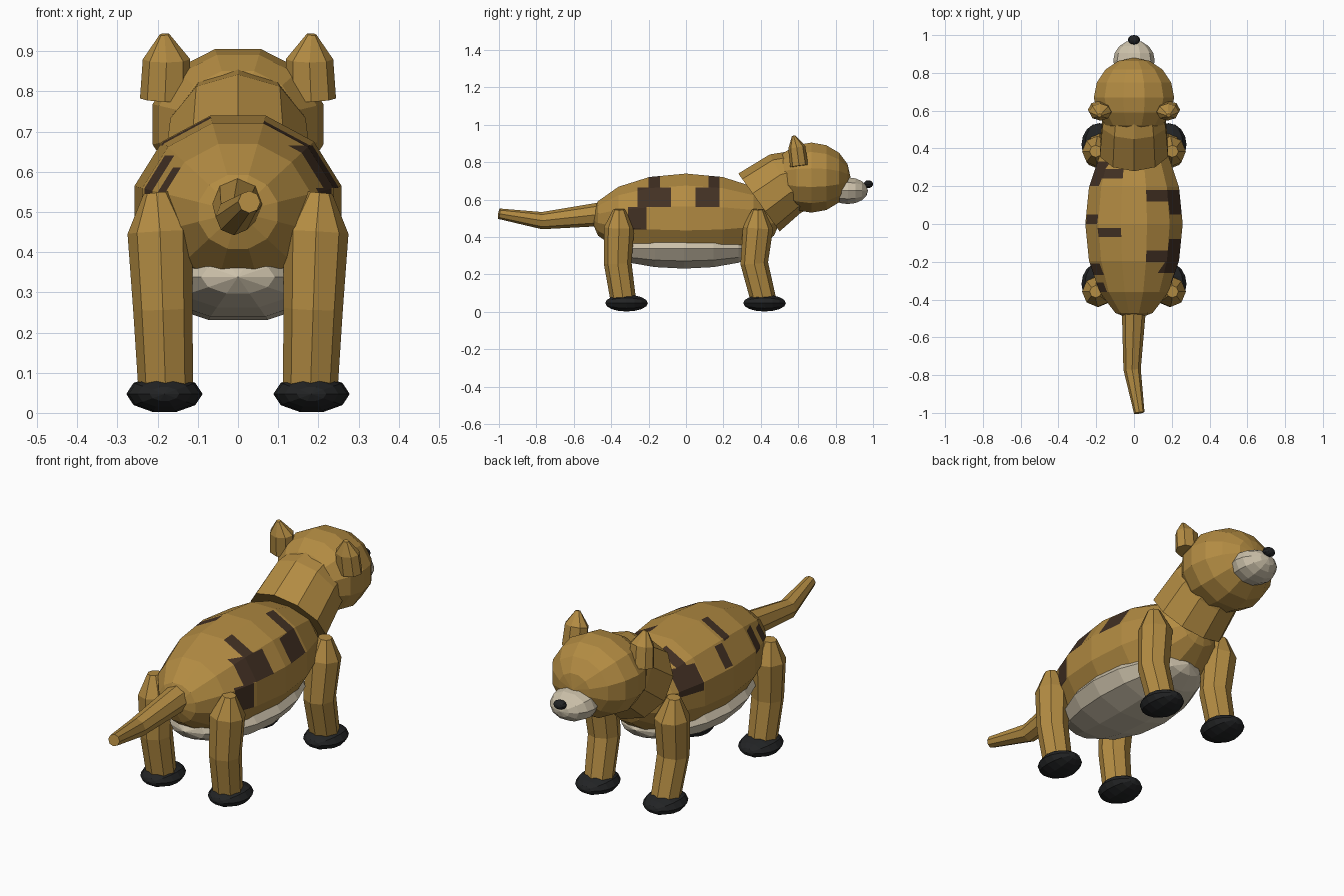
import bpy
import bmesh
import math
from mathutils import Matrix, Vector

cube = bpy.data.objects.get("Cube")
if cube:
    bpy.data.objects.remove(cube, do_unlink=True)


def material(name, rgb):
    mat = bpy.data.materials.new(name)
    mat.use_nodes = True
    colour = (*rgb, 1.0)
    mat.diffuse_color = colour
    bsdf = next(n for n in mat.node_tree.nodes if n.type == 'BSDF_PRINCIPLED')
    bsdf.inputs["Base Color"].default_value = colour
    bsdf.inputs["Roughness"].default_value = 0.9
    return mat


FUR = material("golden_brown_fur", (0.45, 0.26, 0.055))
CREAM = material("cream", (0.6, 0.53, 0.4))
STRIPE = material("dark_brown_stripe", (0.055, 0.03, 0.017))
BLACK = material("soft_black", (0.016, 0.017, 0.018))


def finish(name, bm, *mats):
    bmesh.ops.recalc_face_normals(bm, faces=bm.faces)
    mesh = bpy.data.meshes.new(name)
    bm.to_mesh(mesh)
    bm.free()
    for mat in mats:
        mesh.materials.append(mat)
    obj = bpy.data.objects.new(name, mesh)
    bpy.context.collection.objects.link(obj)
    return obj


def ellipsoid_mesh(centre, radii, segments, rings):
    """Faceted ellipsoid with its poles along y, turned by half a facet."""
    bm = bmesh.new()
    place = (Matrix.Translation(centre) @ Matrix.Diagonal((*radii, 1))
             @ Matrix.Rotation(math.pi / 2, 4, 'X')
             @ Matrix.Rotation(math.pi / segments, 4, 'Z'))
    bmesh.ops.create_uvsphere(bm, u_segments=segments, v_segments=rings,
                              radius=1, matrix=place)
    return bm


def ellipsoid(name, centre, radii, mat, segments=10, rings=8):
    return finish(name, ellipsoid_mesh(centre, radii, segments, rings), mat)


def tube(name, path, radii, mat, sides=8, squash=1.0):
    """Capped faceted tube through the path points, one radius at each."""
    pts = [Vector(p) for p in path]
    bm = bmesh.new()
    loops = []
    for i, (p, r) in enumerate(zip(pts, radii)):
        along = (pts[min(i + 1, len(pts) - 1)] - pts[max(i - 1, 0)]).normalized()
        v = along.cross(Vector((1, 0, 0))).normalized()
        u = v.cross(along)
        angles = [math.tau * k / sides for k in range(sides)]
        loops.append([bm.verts.new(p + r * (u * math.sin(a) + v * squash * math.cos(a)))
                      for a in angles])
    for a, b in zip(loops, loops[1:]):
        for k in range(sides):
            n = (k + 1) % sides
            bm.faces.new((a[k], a[n], b[n], b[k]))
    bm.faces.new(loops[0])
    bm.faces.new(loops[-1])
    return finish(name, bm, mat)


# Striped body: each patch is (side, y from, y to, z from, z to)
PATCHES = [
    (1, -0.20, -0.14, 0.665, 0.80), (1, -0.26, -0.08, 0.56, 0.665),
    (1, -0.31, -0.21, 0.44, 0.56),
    (1, 0.12, 0.18, 0.665, 0.80), (1, 0.05, 0.18, 0.56, 0.665),
    (-1, 0.24, 0.29, 0.64, 0.80), (-1, 0.20, 0.33, 0.52, 0.64),
    (-1, -0.07, -0.02, 0.665, 0.80), (-1, 0.0, 0.05, 0.57, 0.665),
    (-1, -0.27, -0.21, 0.54, 0.64), (-1, -0.36, -0.31, 0.55, 0.61),
]
body = ellipsoid_mesh((0, 0, 0.5), (0.267, 0.51, 0.248), 12, 8)
cuts = {(1, y) for p in PATCHES for y in p[1:3]} | {(2, z) for p in PATCHES for z in p[3:]}
for axis, value in sorted(cuts):
    normal = Vector((0, 0, 0))
    normal[axis] = 1
    bmesh.ops.bisect_plane(body, geom=body.verts[:] + body.edges[:] + body.faces[:],
                           plane_co=normal * value, plane_no=normal, dist=1e-5)
for face in body.faces:
    c = face.calc_center_median()
    face.material_index = int(any(
        c.x * side > 0.05 and y0 < c.y < y1 and z0 < c.z < z1
        for side, y0, y1, z0, z1 in PATCHES))
finish("body", body, FUR, STRIPE)

# Belly, neck and tail
ellipsoid("belly", (0, -0.01, 0.338), (0.24, 0.41, 0.112), CREAM)
tube("neck", [(0, 0.39, 0.585), (0, 0.53, 0.685), (0, 0.66, 0.725)],
     [0.19, 0.177, 0.15], FUR, sides=10)
tube("tail", [(0, -0.43, 0.525), (-0.01, -0.77, 0.488), (0.028, -1.0, 0.525)],
     [0.065, 0.046, 0.028], FUR)

# Head
ellipsoid("head", (0, 0.67, 0.718), (0.22, 0.21, 0.194), FUR, segments=12)
ellipsoid("muzzle", (0, 0.865, 0.648), (0.11, 0.108, 0.075), CREAM)
ellipsoid("nose", (0, 0.975, 0.683), (0.032, 0.025, 0.022), BLACK)

# Ears, legs and feet on both sides
for side, label in ((1, "left"), (-1, "right")):
    tube(label + "_ear",
         [(side * 0.182, 0.605, 0.78), (side * 0.178, 0.592, 0.88), (side * 0.183, 0.575, 0.942)],
         [0.062, 0.059, 0.012], FUR, squash=0.78)
    for name, top, mid, low, foot in (("front", 0.385, 0.365, 0.415, 0.42),
                                      ("hind", -0.358, -0.365, -0.335, -0.318)):
        tube(f"{label}_{name}_leg",
             [(side * 0.203, top, 0.548), (side * 0.194, top, 0.45),
              (side * 0.187, mid, 0.26), (side * 0.18, low, 0.06)],
             [0.032, 0.081, 0.074, 0.068], FUR)
        ellipsoid(f"{label}_{name}_foot", (side * 0.183, foot, 0.047),
                  (0.095, 0.114, 0.047), BLACK)
